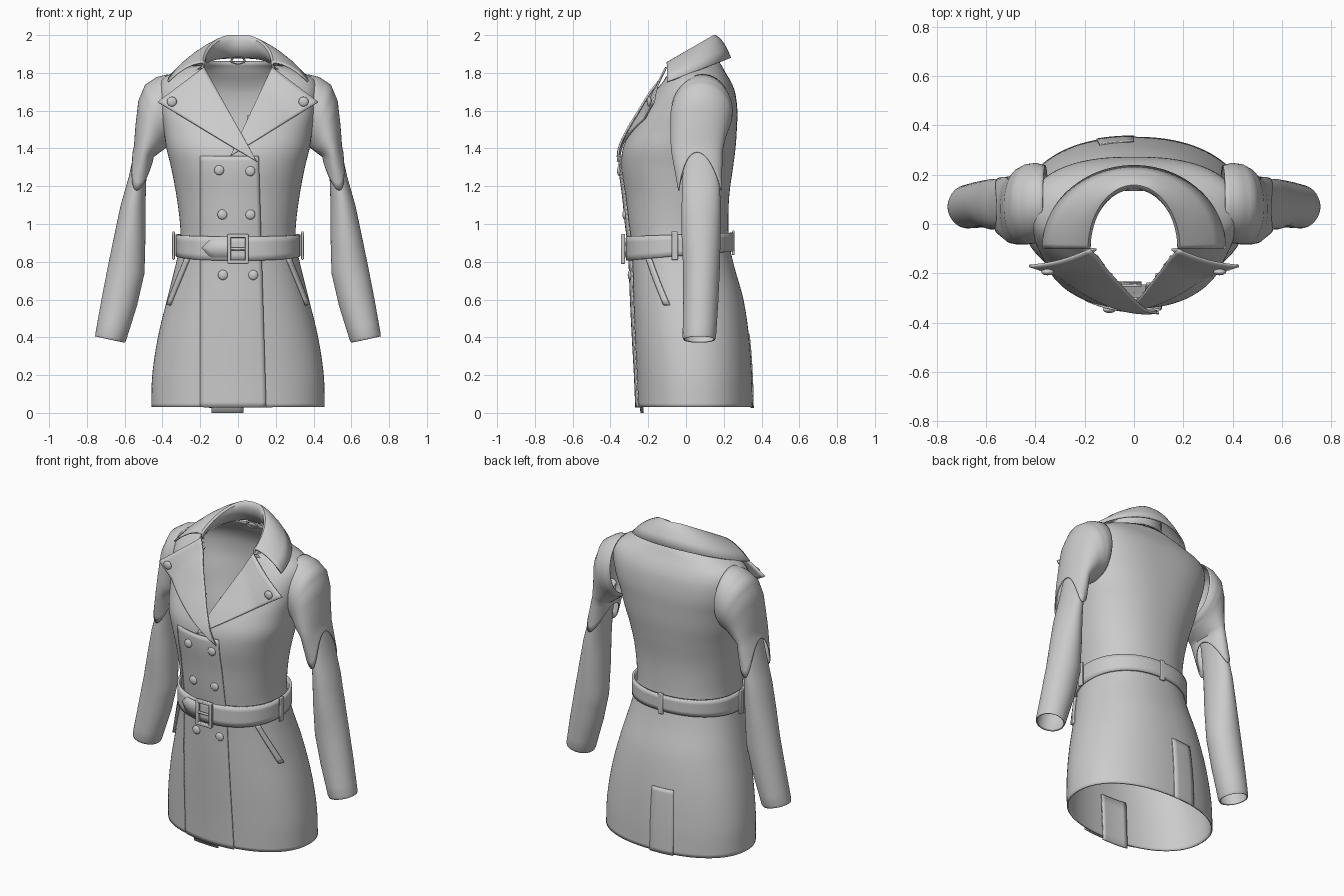
import bpy, bmesh, math
from mathutils import Vector

if "Cube" in bpy.data.objects:
    bpy.data.objects.remove(bpy.data.objects["Cube"])

cloth = bpy.data.materials.new("grey_cloth")
cloth.diffuse_color = (0.6, 0.6, 0.6, 1)
cloth.use_nodes = True
cloth.node_tree.nodes["Principled BSDF"].inputs["Base Color"].default_value = cloth.diffuse_color


def finish(ob, thick=0.0, angle=40):
    me = ob.data
    me.materials.clear()
    me.materials.append(cloth)
    me.polygons.foreach_set("use_smooth", [True] * len(me.polygons))
    me.set_sharp_from_angle(angle=math.radians(angle))
    if thick:
        m = ob.modifiers.new("thickness", 'SOLIDIFY')
        m.thickness, m.offset = thick, 0
    return ob


def grid(name, rows, closed=False, thick=0.008, cut=None):
    """Skin a list of point rows into a sheet or tube; cut(centre) removes faces."""
    bm = bmesh.new()
    vs = [[bm.verts.new(p) for p in r] for r in rows]
    n = len(rows[0])
    for a, b in zip(vs, vs[1:]):
        for j in range(n if closed else n - 1):
            k = (j + 1) % n
            bm.faces.new((a[j], a[k], b[k], b[j]))
    bmesh.ops.remove_doubles(bm, verts=bm.verts[:], dist=1e-4)
    bmesh.ops.recalc_face_normals(bm, faces=bm.faces[:])
    if cut:
        bad = [f for f in bm.faces if cut(f.calc_center_median())]
        bmesh.ops.delete(bm, geom=bad, context='FACES')
    me = bpy.data.meshes.new(name)
    bm.to_mesh(me)
    bm.free()
    ob = bpy.data.objects.new(name, me)
    bpy.context.collection.objects.link(ob)
    return finish(ob, thick)


def box(name, loc, size, rot=(0, 0, 0), bevel=0.005):
    bpy.ops.mesh.primitive_cube_add(size=1, location=loc, rotation=rot)
    ob = bpy.context.object
    ob.name = name
    for v in ob.data.vertices:
        v.co = [c * s for c, s in zip(v.co, size)]
    b = ob.modifiers.new("soft_edges", 'BEVEL')
    b.width, b.segments = bevel, 2
    return finish(ob)


# body measurements: height, half width, front y, back y, squareness
RINGS = [(.03, .455, -.25, .35, 2.2), (.2, .45, -.257, .345, 2.2), (.4, .42, -.268, .33, 2.2),
         (.6, .372, -.278, .30, 2.2), (.78, .327, -.285, .25, 2.2), (.9, .303, -.293, .225, 2.2),
         (1.0, .303, -.305, .22, 2.2), (1.15, .322, -.32, .225, 2.2), (1.3, .35, -.338, .245, 2.3),
         (1.4, .375, -.33, .258, 2.4), (1.5, .39, -.285, .265, 2.5), (1.6, .41, -.225, .268, 2.6),
         (1.7, .42, -.165, .255, 2.6), (1.76, .405, -.12, .23, 2.5), (1.8, .34, -.10, .205, 2.4),
         (1.83, .27, -.09, .19, 2.2), (1.86, .19, -.08, .17, 2.1)]


def measure(z):
    z = min(max(z, .03), 1.86)
    i = next(i for i in range(len(RINGS) - 1) if z <= RINGS[i + 1][0])
    p = [RINGS[max(i - 1, 0)], RINGS[i], RINGS[i + 1], RINGS[min(i + 2, len(RINGS) - 1)]]
    h = p[2][0] - p[1][0]
    t = (z - p[1][0]) / h
    out = []
    for k in range(1, 5):
        m1 = (p[2][k] - p[0][k]) / (p[2][0] - p[0][0]) * h
        m2 = (p[3][k] - p[1][k]) / (p[3][0] - p[1][0]) * h
        out.append((2*t**3 - 3*t*t + 1) * p[1][k] + (t**3 - 2*t*t + t) * m1
                   + (3*t*t - 2*t**3) * p[2][k] + (t**3 - t*t) * m2)
    return out


def body(t, z, off=0.0, zout=None):
    """Point on the body; t = 0 is the front centre, t = pi the back."""
    w, yf, yb, n = measure(z)
    yc, h = (yf + yb) / 2, (yb - yf) / 2 + off
    s, c = math.sin(t), math.cos(t)
    return (math.copysign(abs(s) ** (2 / n), s) * (w + off),
            yc - math.copysign(abs(c) ** (2 / n), c) * h, z if zout is None else zout)


def front(x, z):
    w, yf, yb, n = measure(z)
    return (yf + yb) / 2 - (yb - yf) / 2 * max(0, 1 - min(1, abs(x) / w) ** n) ** (1 / n)


def span(a, b, n):
    return [a + (b - a) * i / (n - 1) for i in range(n)]


TURN = [2 * math.pi * i / 96 for i in range(96)]

# torso and skirt with an open V neck
grid("coat_body", [[body(t, z) for t in TURN] for z in span(.03, 1.86, 90)], True,
     cut=lambda c: c.y < .03 and c.z > 1.46 and abs(c.x) < .19 * (c.z - 1.46) / .37 + .012)

# overlapping front panel, inner panel hem and back vent
grid("front_panel", [[(x, front(x, z) - .002 - .013 * min(1, i / 8), z)
                      for i, x in enumerate(span(-.2, .15 - .04 * z / 1.33, 16))]
                     for z in span(.03, 1.36, 50)])
grid("inner_front_panel", [[(x, front(x, z) + .012, z) for x in span(-.14, .03, 8)]
                           for z in span(0, .3, 6)])
grid("back_vent", [[body(t, z, .006) for t in span(math.pi, math.pi + .3, 6)]
                   for z in span(.025, .42, 16)], thick=.006)


# sleeves: rings given as outer x, z, inner x, z, front y, back y
UPPER = [(.37, 1.79, .35, 1.44, -.06, .235), (.43, 1.775, .365, 1.42, -.075, .245),
         (.49, 1.735, .38, 1.41, -.08, .24), (.525, 1.65, .39, 1.40, -.08, .225),
         (.54, 1.52, .41, 1.385, -.08, .205), (.548, 1.41, .45, 1.355, -.075, .19)]
TAIL = (.605, 1.16, .475, 1.16, -.035, .187)
LOWER = [(.53, 1.46, .46, 1.43, 0, .14), (.575, 1.25, .488, 1.25, -.015, .175),
         (.618, 1.1, .493, 1.1, -.02, .18), (.65, .95, .493, .93, -.02, .18),
         (.685, .78, .498, .74, -.012, .176), (.72, .6, .537, .57, -.012, .168),
         (.752, .42, .595, .385, -.015, .156), (.753, .405, .602, .373, -.01, .15)]


def sleeve_ring(r, t, side):
    c, s = math.cos(t), math.sin(t)
    return Vector((side * ((r[0] + r[2]) / 2 + c * (r[0] - r[2]) / 2),
                   (r[4] + r[5]) / 2 + s * (r[5] - r[4]) / 2,
                   (r[1] + r[3]) / 2 + c * (r[1] - r[3]) / 2))


def blend(rings, steps):
    out = []
    for a, b in zip(rings, rings[1:]):
        out += [[p + (q - p) * k / steps for p, q in zip(a, b)] for k in range(steps)]
    return out + [rings[-1]]


for side, tag in ((1, "left"), (-1, "right")):
    ang = TURN[::2]
    rows = [[sleeve_ring(r, t, side) for t in ang] for r in blend(UPPER, 3)]
    # ragged tongues hang at the front and back of the elbow
    for k in span(.2, 1, 5):
        rows.append([sleeve_ring(UPPER[-1], t, side).lerp(
            sleeve_ring(TAIL, t, side), k * (.12 + .8 * math.sin(t) ** 2)) for t in ang])
    grid(tag + "_upper_sleeve", rows, True, .006)
    grid(tag + "_lower_sleeve", [[sleeve_ring(r, t, side) for t in ang] for r in blend(LOWER, 3)],
         True, .006)

    # slanted pocket welt
    grid(tag + "_pocket_welt", [[body(side * (.86 + .3 * u + d), .825 - .255 * u + .01 * d, .01)
                                 for d in span(0, .11, 4)] for u in span(0, 1, 10)], thick=.02)
    # side belt loop
    x, y, _ = body(side * 1.62, .885, .037)
    box(tag + "_belt_loop", (x, -.06, .885), (.014, .036, .15))

    # lapel: neck corner, tip, bottom
    A = Vector((side * .18, -.105, 1.83))
    T = Vector((side * .425, -.17, 1.645))
    B = Vector((-.04, -.33, 1.36)) if side > 0 else Vector((.1, -.35, 1.33))
    gap = .014 if side > 0 else .026
    rows = []
    for s in span(0, 1, 24):
        row = []
        for v in span(0, 1, 16):
            p = A.lerp(B, s).lerp(T.lerp(B, s), v)
            p.y = min(p.y - .012 * math.sin(math.pi * v), front(p.x, p.z) - gap)
            row.append(p)
        rows.append(row)
    grid(tag + "_lapel", rows, thick=.01)

# folded collar: neck radii, outer-edge mix
rows = []
for a in span(-math.pi / 2, math.pi / 2, 49):
    s, c = math.sin(a), max(0, math.cos(a))

    def at(rx, ry):
        return rx * s, -.1 + ry * c
    x, y = at(.18, .25)
    zf = min(2.0, 1.917 + .593 * y) - .004
    ox, oy = at(.37, .335)
    zo = 1.79 + .377 * oy
    pts = [(*at(.195, .26), zf - .03 - .09 * c), (*at(.182, .245), zf - .03), (x, y, zf - .008),
           (*at(.188, .258), zf)]
    for m in (.12, .3, .5, .75, 1):
        pts.append((x + (ox - x) * m, y + (oy - y) * m,
                    zf + (zo - zf) * m + .025 * math.sin(math.pi * m) ** .8 if m < 1 else zo))
    rows.append(pts)
grid("collar", rows, thick=.009)

# hanger loop inside the neck
bpy.ops.mesh.primitive_torus_add(major_radius=.035, minor_radius=.006, major_segments=24,
                                 minor_segments=8, location=(0, .14, 1.865),
                                 rotation=(math.pi / 2, 0, 0))
bpy.context.object.name = "hanger_loop"
bpy.context.object.scale = (1, .5, 1)
finish(bpy.context.object)

# belt, slightly higher and narrower at the back
rows = []
for v in (-1, -.5, 0, .5, 1):
    row = []
    for t in TURN:
        k = (1 - math.cos(t)) / 2
        row.append(body(t, .89, .019, .87 + .035 * k + v * (.064 - .015 * k)))
    rows.append(row)
grid("belt", rows, True, .014)

# pointed belt end
grid("belt_tip", [[(x, front(x, .89) - .03, .872 + v * min(.05, (x + .19) * 1.05))
                   for v in (-1, 0, 1)] for x in span(-.19, -.04, 12)], thick=.006)

# buckle frame and prong
for s in (-1, 1):
    box("buckle_side", (s * .046, -.333, .868), (.02, .022, .156))
    box("buckle_bar", (0, -.333, .868 + s * .069), (.108, .022, .02))
box("buckle_prong", (.0, -.335, .868), (.084, .012, .014))
box("back_belt_loop", (0, .25, .9), (.034, .014, .13))

# buttons
BUTTONS = [(-.1, 1.285), (.065, 1.28), (-.083, 1.05), (.065, 1.05), (-.08, .73), (.08, .73)]
spots = [(x, front(x, z) - .018, z) for x, z in BUTTONS]
spots += [(-.35, -.195, 1.648), (.347, -.195, 1.648)]
for p in spots:
    bpy.ops.mesh.primitive_uv_sphere_add(segments=20, ring_count=12, radius=.026, location=p)
    ob = bpy.context.object
    ob.name = "button"
    ob.scale = (1, .5, 1)
    finish(ob)
